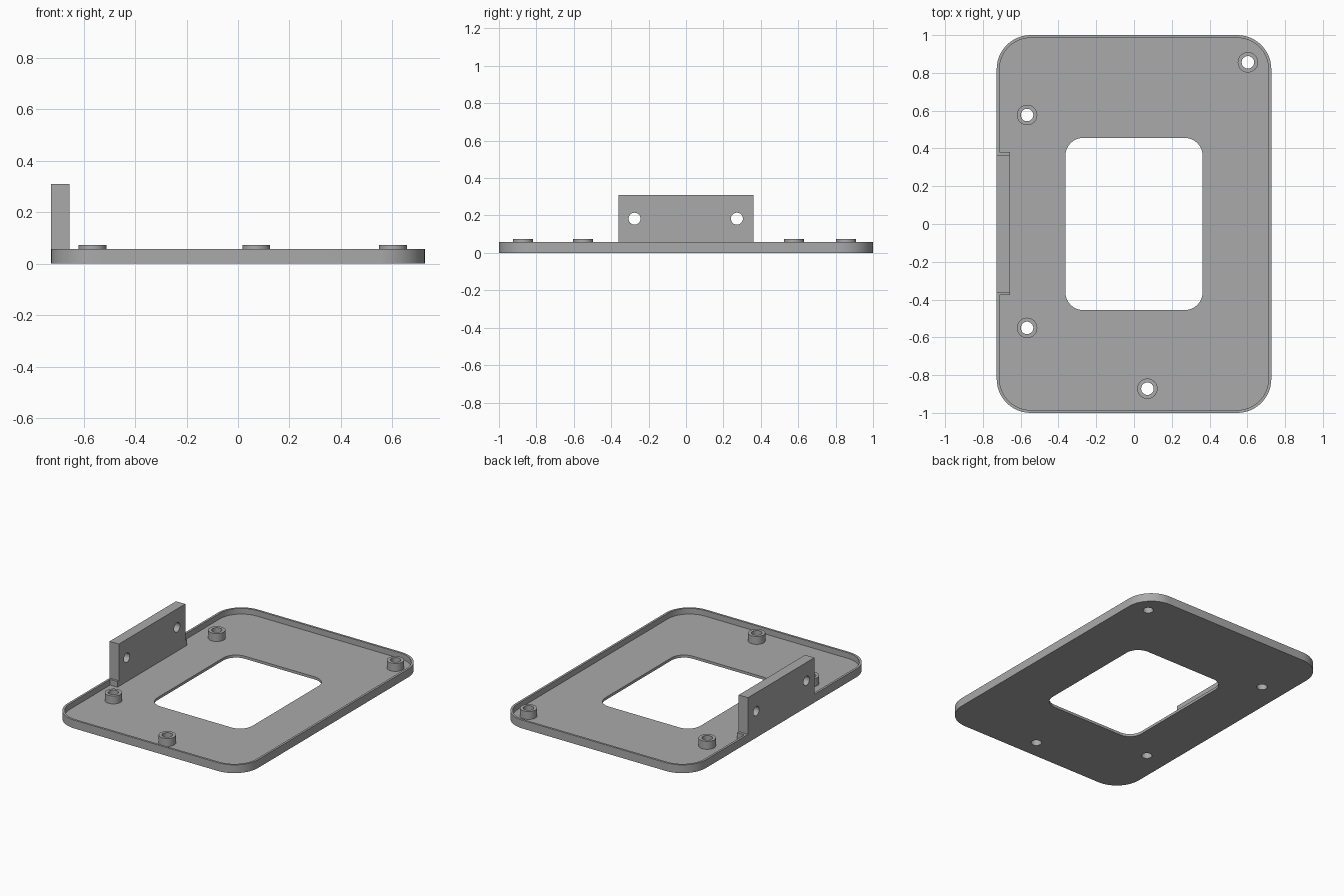
import bpy, bmesh, math
from mathutils import Matrix

if "Cube" in bpy.data.objects:
    bpy.data.objects.remove(bpy.data.objects["Cube"], do_unlink=True)

# Single grey plastic
GREY = (0.4, 0.4, 0.4, 1)
mat = bpy.data.materials.new("grey plastic")
mat.use_nodes = True
mat.diffuse_color = GREY
mat.node_tree.nodes["Principled BSDF"].inputs["Base Color"].default_value = GREY

HX, HY = 0.727, 1.0           # plate half sizes
RIM_H, RIM_T, FLOOR = 0.057, 0.015, 0.018
CORNER = 0.18
BOSS_TOP, BOSS_R, HOLE_R = 0.073, 0.054, 0.033
BOSSES = [(0.603, 0.856), (-0.566, 0.577), (-0.566, -0.55), (0.071, -0.872)]


def finish(name, bm):
    bmesh.ops.recalc_face_normals(bm, faces=bm.faces)
    mesh = bpy.data.meshes.new(name)
    bm.to_mesh(mesh)
    bm.free()
    mesh.materials.append(mat)
    obj = bpy.data.objects.new(name, mesh)
    bpy.context.collection.objects.link(obj)
    return obj


def rounded_prism(name, hx, hy, r, z0, z1, steps=12):
    bm = bmesh.new()
    verts = []
    for i, (sx, sy) in enumerate([(1, 1), (-1, 1), (-1, -1), (1, -1)]):
        for k in range(steps + 1):
            a = math.pi / 2 * (i + k / steps)
            verts.append(bm.verts.new((sx * (hx - r) + r * math.cos(a),
                                       sy * (hy - r) + r * math.sin(a), z0)))
    face = bm.faces.new(verts)
    ext = bmesh.ops.extrude_face_region(bm, geom=[face])["geom"]
    top = [v for v in ext if isinstance(v, bmesh.types.BMVert)]
    bmesh.ops.translate(bm, verts=top, vec=(0, 0, z1 - z0))
    return finish(name, bm)


def box(name, x0, x1, y0, y1, z0, z1):
    bm = bmesh.new()
    m = Matrix.Translation(((x0 + x1) / 2, (y0 + y1) / 2, (z0 + z1) / 2))
    m = m @ Matrix.Diagonal((x1 - x0, y1 - y0, z1 - z0, 1))
    bmesh.ops.create_cube(bm, size=1, matrix=m)
    return finish(name, bm)


def cylinder(name, center, radius, depth, rot=Matrix()):
    bm = bmesh.new()
    bmesh.ops.create_cone(bm, cap_ends=True, segments=32, radius1=radius, radius2=radius,
                          depth=depth, matrix=Matrix.Translation(center) @ rot)
    return finish(name, bm)


def combine(target, tool, operation):
    """Apply a boolean and discard the tool object."""
    mod = target.modifiers.new("combine", "BOOLEAN")
    mod.operation, mod.solver, mod.object = operation, "EXACT", tool
    bpy.context.view_layer.update()
    result = target.evaluated_get(bpy.context.evaluated_depsgraph_get())
    mesh = bpy.data.meshes.new_from_object(result)
    target.modifiers.clear()
    target.data = mesh
    bpy.data.objects.remove(tool, do_unlink=True)


# Tray: rounded plate, hollowed to leave a thin rim, with a central opening
tray = rounded_prism("tray", HX, HY, CORNER, 0, RIM_H)
combine(tray, rounded_prism("hollow", HX - RIM_T, HY - RIM_T, CORNER - RIM_T, FLOOR, 0.2),
        "DIFFERENCE")
combine(tray, rounded_prism("opening", 0.363, 0.456, 0.095, -0.1, 0.2), "DIFFERENCE")

# Screw holes through the floor, with hollow standoffs above them
for i, (x, y) in enumerate(BOSSES):
    combine(tray, cylinder("drill", (x, y, 0), HOLE_R, 0.4), "DIFFERENCE")
    standoff = cylinder(f"standoff_{i + 1}", (x, y, (FLOOR + BOSS_TOP) / 2), BOSS_R,
                        BOSS_TOP - FLOOR)
    combine(standoff, cylinder("drill", (x, y, 0), HOLE_R, 0.4), "DIFFERENCE")

# Foot block under the side wall, level with the rim
combine(tray, box("wall_foot", -HX, -0.656, -0.377, 0.381, 0.005, RIM_H), "UNION")

# Upright side wall with two cross holes
wall = box("side_wall", -HX, -0.656, -0.362, 0.362, RIM_H, 0.31)
for y in (-0.275, 0.272):
    combine(wall, cylinder("drill", (-0.69, y, 0.183), 0.032, 0.3,
                           Matrix.Rotation(math.pi / 2, 4, "Y")), "DIFFERENCE")

# Smooth the rounded walls, keep edges sharp
for obj in bpy.context.scene.objects:
    obj.select_set(obj.type == "MESH")
bpy.context.view_layer.objects.active = tray
bpy.ops.object.shade_smooth_by_angle(angle=math.radians(30))
